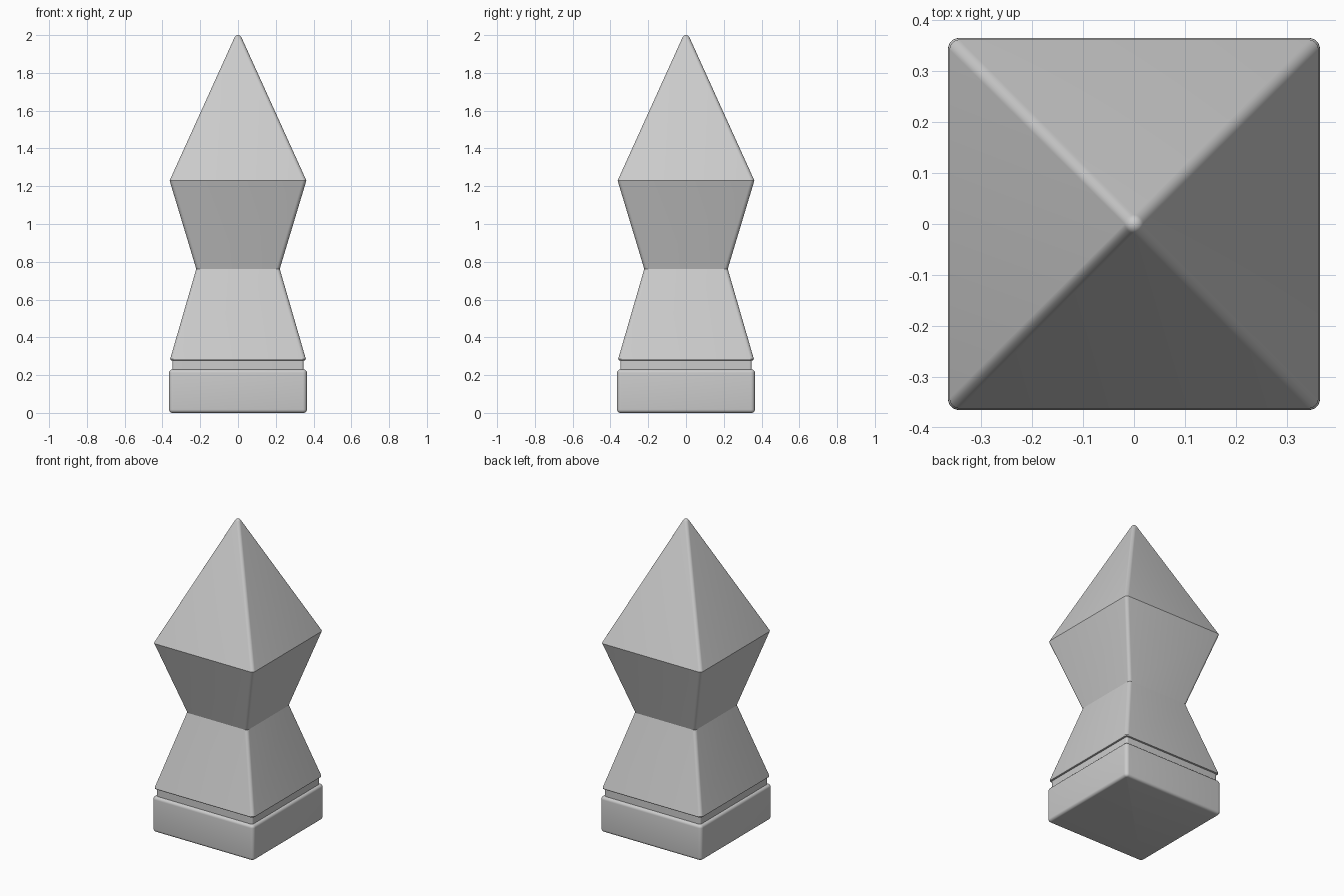
import bpy
import bmesh
from math import sin, cos, pi, radians

cube = bpy.data.objects.get("Cube")
if cube:
    bpy.data.objects.remove(cube, do_unlink=True)

# Single stone colour
stone = bpy.data.materials.new("light grey stone")
stone.use_nodes = True
colour = (0.6, 0.6, 0.6, 1)
stone.diffuse_color = colour
stone.node_tree.nodes["Principled BSDF"].inputs["Base Color"].default_value = colour

STEPS = 6


def rounded_square(half, radius):
    """Points of a square outline with rounded corners."""
    points = []
    for corner in range(4):
        for step in range(STEPS + 1):
            turn = (corner + step / STEPS) * pi / 2
            middle = (corner + 0.5) * pi / 2
            cx = (half - radius) * (1 if cos(middle) > 0 else -1)
            cy = (half - radius) * (1 if sin(middle) > 0 else -1)
            points.append((cx + radius * cos(turn), cy + radius * sin(turn)))
    return points


def loft(name, rings):
    """Skin a stack of (half width, height, corner radius) rings and cap both ends."""
    bm = bmesh.new()
    loops = [[bm.verts.new((x, y, z)) for x, y in rounded_square(half, radius)]
             for half, z, radius in rings]
    for low, high in zip(loops, loops[1:]):
        for i in range(len(low)):
            j = (i + 1) % len(low)
            bm.faces.new((low[i], low[j], high[j], high[i]))
    bm.faces.new(loops[0][::-1])
    bm.faces.new(loops[-1])
    bmesh.ops.remove_doubles(bm, verts=bm.verts, dist=0.00005)
    bmesh.ops.recalc_face_normals(bm, faces=bm.faces)
    mesh = bpy.data.meshes.new(name)
    bm.to_mesh(mesh)
    bm.free()
    mesh.materials.append(stone)
    obj = bpy.data.objects.new(name, mesh)
    bpy.context.collection.objects.link(obj)
    bpy.ops.object.select_all(action="DESELECT")
    obj.select_set(True)
    bpy.context.view_layer.objects.active = obj
    bpy.ops.object.shade_smooth_by_angle(angle=radians(30))
    return obj


# Square plinth with rounded edges
bevel, width, height = 0.018, 0.365, 0.23
arc = [i / 5 * pi / 2 for i in range(6)]
lower = [(width - bevel + bevel * sin(a), bevel - bevel * cos(a),
          0.004 + bevel * sin(a)) for a in arc]
upper = [(half, height - z, radius) for half, z, radius in reversed(lower)]
loft("plinth", lower + upper)

# Recessed band above the plinth
loft("neck_band", [(0.347, 0.22, 0.012), (0.347, 0.285, 0.012)])

# Flared skirt, narrow waist and pointed head with a rounded tip
tip, slope = 0.02, radians(24.3)
centre = 2 - tip
crown = [(tip * cos(slope + (pi / 2 - slope) * i / 6),
          centre + tip * sin(slope + (pi / 2 - slope) * i / 6)) for i in range(6)]
body = [(0.35, 0.277, 0.014), (0.357, 0.279, 0.018), (0.359, 0.286, 0.02),
        (0.221, 0.762, 0.02), (0.362, 1.23, 0.02)]
loft("body", body + [(half, z, half) for half, z in crown] + [(0.0005, 2, 0.0005)])
